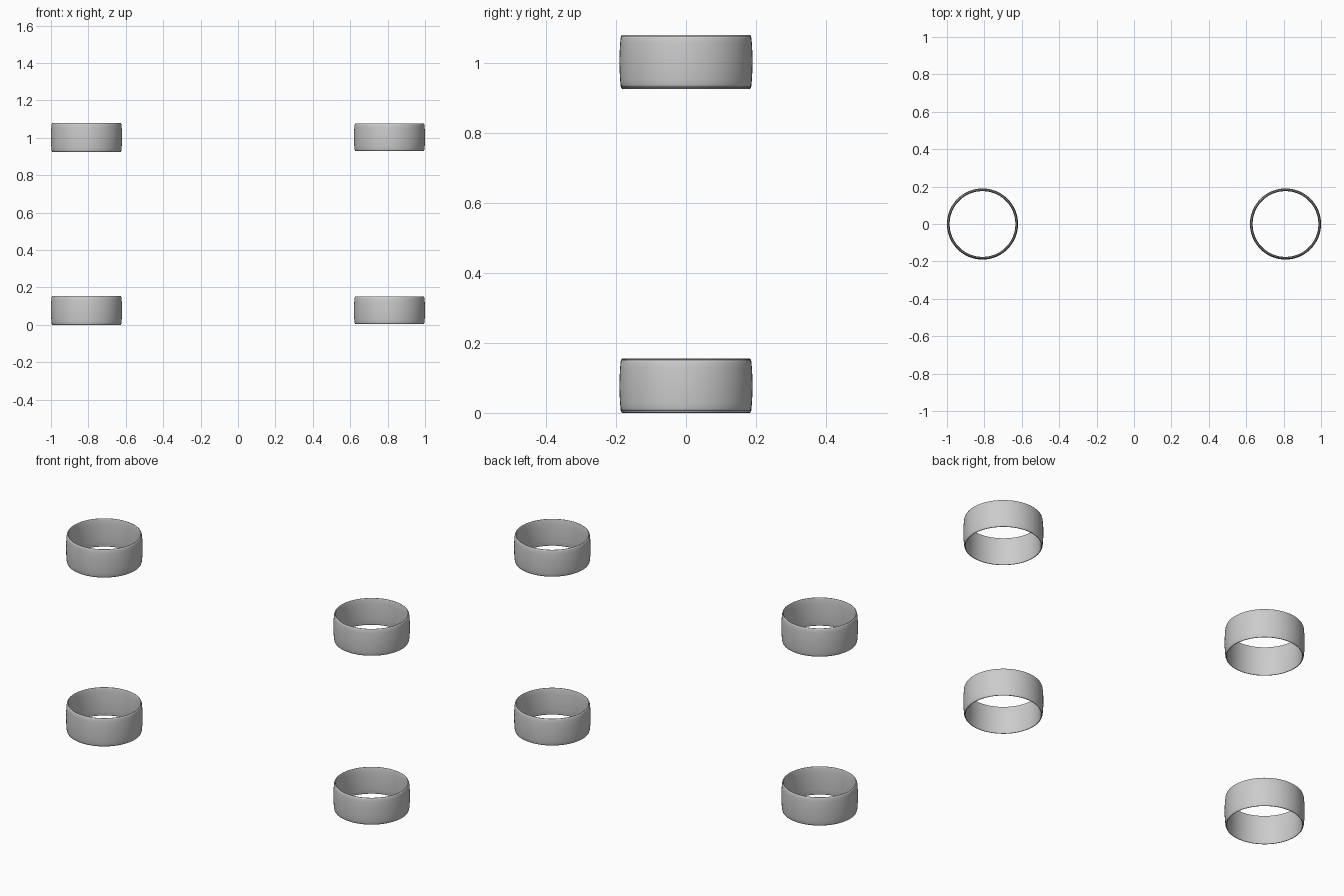
import bpy, bmesh, math

if "Cube" in bpy.data.objects:
    bpy.data.objects.remove(bpy.data.objects["Cube"])

SEGMENTS = 96


def ring(name, x, z0, z1):
    """Lathe a gently barrelled band with rounded rims."""
    h = (z1 - z0) / 2
    # (radius, height) on the upper half: bulged outside, rounded rim, slim inside
    half = [(0.190, 0.0), (0.1896, h * 0.35), (0.188, h * 0.7), (0.1865, h * 0.9),
            (0.1845, h * 0.98), (0.182, h), (0.1795, h * 0.985), (0.1785, h * 0.93),
            (0.177, h * 0.6), (0.176, h * 0.3), (0.1757, 0.0)]
    profile = half + [(r, -z) for r, z in reversed(half[1:-1])]
    bm = bmesh.new()
    loops = []
    for i in range(SEGMENTS):
        a = 2 * math.pi * i / SEGMENTS
        loops.append([bm.verts.new((r * math.cos(a), r * math.sin(a), z)) for r, z in profile])
    n = len(profile)
    for i in range(SEGMENTS):
        a, b = loops[i], loops[(i + 1) % SEGMENTS]
        for j in range(n):
            k = (j + 1) % n
            bm.faces.new((a[j], b[j], b[k], a[k])).smooth = True
    bmesh.ops.recalc_face_normals(bm, faces=bm.faces)
    mesh = bpy.data.meshes.new(name)
    bm.to_mesh(mesh)
    bm.free()
    obj = bpy.data.objects.new(name, mesh)
    obj.location = (x, 0, (z0 + z1) / 2)
    bpy.context.collection.objects.link(obj)


# Wider bands on the left, slightly narrower bands on the right, two levels
for level, lift in (("lower", 0.0), ("upper", 0.925)):
    ring(level + "_left_ring", -0.81, lift, lift + 0.155)
    ring(level + "_right_ring", 0.81, lift + 0.005, lift + 0.152)
